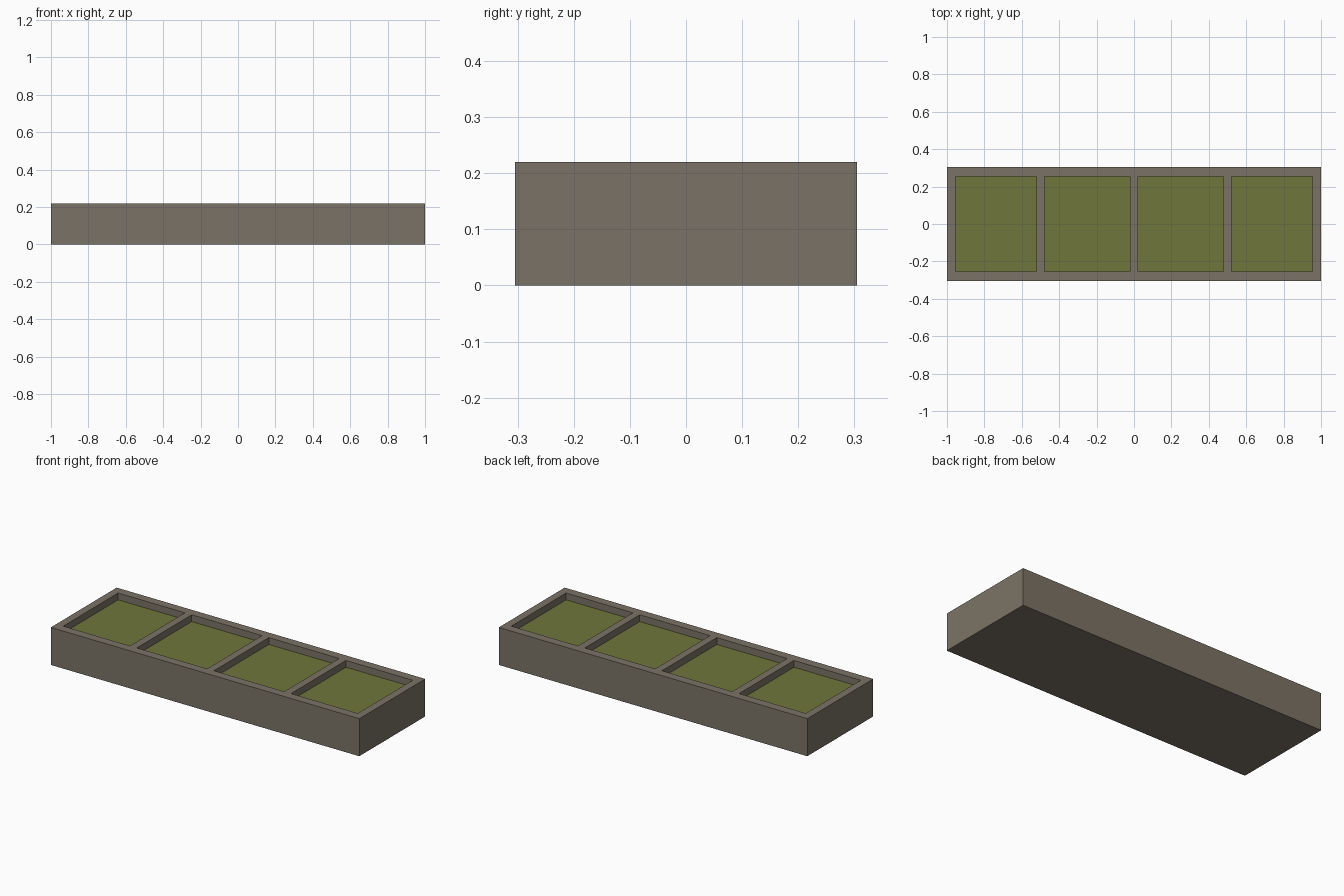
import bpy
import bmesh

cube = bpy.data.objects.get("Cube")
if cube:
    bpy.data.objects.remove(cube, do_unlink=True)

HALF_X, HALF_Y, HEIGHT = 1.0, 0.305, 0.22
END_WALL, SIDE_WALL, DIVIDER = 0.045, 0.051, 0.044
SOIL_TOP = 0.18
CELLS = 4


def make_material(name, color):
    mat = bpy.data.materials.new(name)
    mat.use_nodes = True
    mat.diffuse_color = color
    mat.node_tree.nodes["Principled BSDF"].inputs["Base Color"].default_value = color
    return mat


def finish(name, bm, mat):
    mesh = bpy.data.meshes.new(name)
    bmesh.ops.recalc_face_normals(bm, faces=bm.faces)
    bm.to_mesh(mesh)
    bm.free()
    mesh.materials.append(mat)
    obj = bpy.data.objects.new(name, mesh)
    bpy.context.collection.objects.link(obj)
    return obj


stone = make_material("stone grey", (0.198, 0.171, 0.133, 1))
moss = make_material("moss green", (0.162, 0.181, 0.045, 1))

# Cell edges along the length: outer wall, then alternating cell and divider
pitch = 2 * HALF_X / CELLS
inner_y = HALF_Y - SIDE_WALL
cells = []
for i in range(CELLS):
    left = -HALF_X + i * pitch + (END_WALL if i == 0 else DIVIDER / 2)
    right = -HALF_X + (i + 1) * pitch - (END_WALL if i == CELLS - 1 else DIVIDER / 2)
    cells.append((left, right))

# Planter trough: a grid of top faces, with the cell faces pushed down
xs = [-HALF_X] + [x for cell in cells for x in cell] + [HALF_X]
ys = [-HALF_Y, -inner_y, inner_y, HALF_Y]
bm = bmesh.new()
grid = [[bm.verts.new((x, y, HEIGHT)) for y in ys] for x in xs]
openings = []
for i in range(len(xs) - 1):
    for j in range(len(ys) - 1):
        face = bm.faces.new((grid[i][j], grid[i + 1][j],
                             grid[i + 1][j + 1], grid[i][j + 1]))
        if i % 2 == 1 and j == 1:
            openings.append(face)

# Outer walls and underside
rim = [e for e in bm.edges if e.is_boundary]
skirt = bmesh.ops.extrude_edge_only(bm, edges=rim)["geom"]
for v in skirt:
    if isinstance(v, bmesh.types.BMVert):
        v.co.z = 0
bmesh.ops.holes_fill(bm, edges=[e for e in bm.edges if e.is_boundary], sides=0)

# Recesses
for face in openings:
    new_face = bmesh.ops.extrude_discrete_faces(bm, faces=[face])["faces"][0]
    for v in new_face.verts:
        v.co.z = SOIL_TOP - 0.005
bmesh.ops.dissolve_limit(bm, angle_limit=0.01, verts=bm.verts, edges=bm.edges)
finish("planter_trough", bm, stone)

# Moss beds, one in each cell
for n, (left, right) in enumerate(cells):
    bm = bmesh.new()
    bmesh.ops.create_grid(bm, x_segments=1, y_segments=1, size=1)
    for v in bm.verts:
        v.co.x = left if v.co.x < 0 else right
        v.co.y *= inner_y
        v.co.z = SOIL_TOP
    finish(f"moss_bed_{n + 1}", bm, moss)
